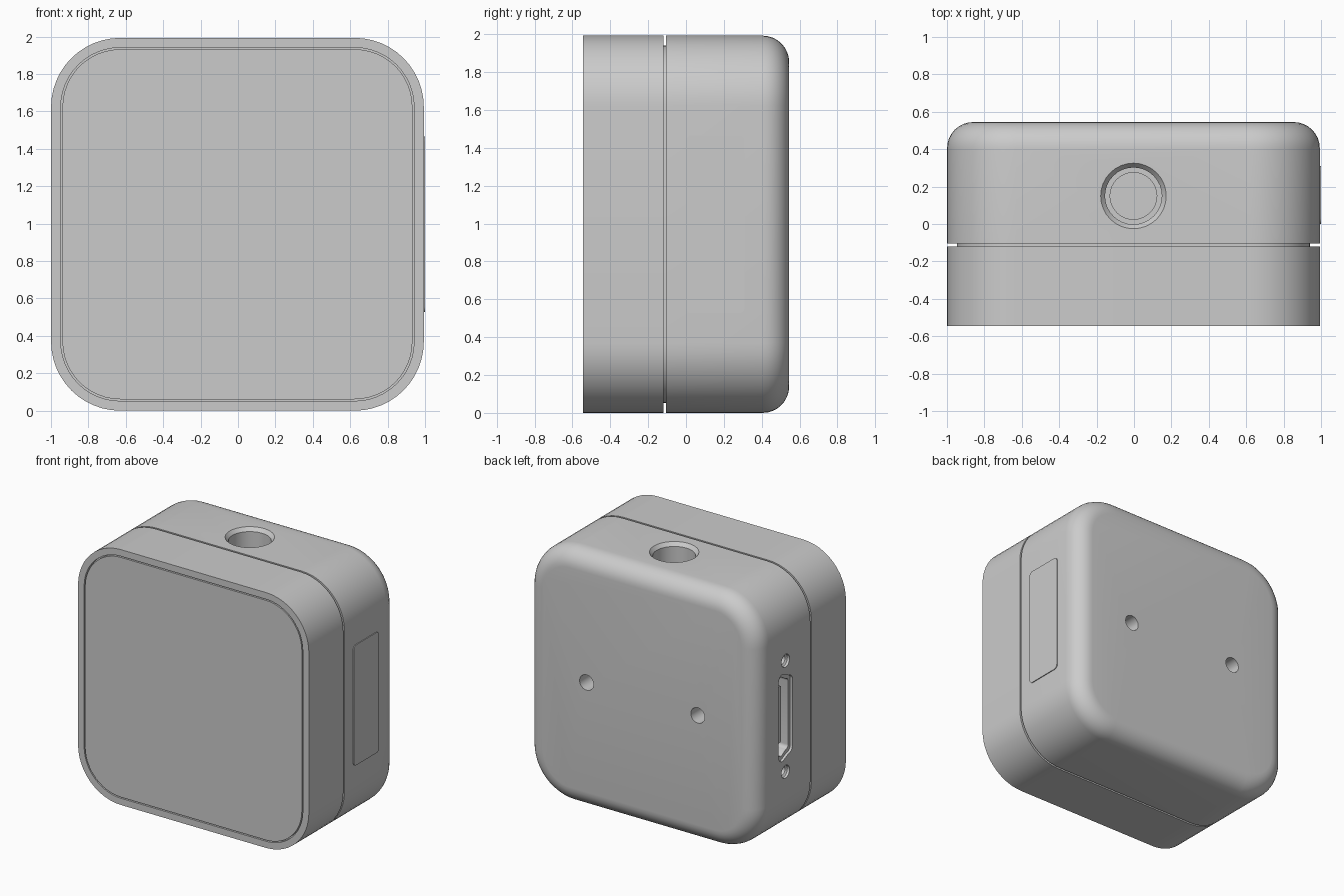
import bpy, bmesh, math

if "Cube" in bpy.data.objects:
    bpy.data.objects.remove(bpy.data.objects["Cube"])

H = 0.9965          # half width and half height of the case
CX, CZ = -0.003, H  # case centre; the side plate fills the remaining width
AXES = {"x": lambda u, v, w: (w, u, v),
        "y": lambda u, v, w: (u, w, v),
        "z": lambda u, v, w: (u, v, w)}


def rounded_rect(hw, hh, r, seg):
    pts = []
    for k, (sx, sy) in enumerate([(1, 1), (-1, 1), (-1, -1), (1, -1)]):
        for i in range(seg + 1):
            a = math.pi / 2 * (k + i / seg)
            pts.append((sx * (hw - r) + r * math.cos(a), sy * (hh - r) + r * math.sin(a)))
    return pts


def loft(name, axis, centre, sections, seg=12, taper=1.0):
    """Closed skin through rounded rectangles (half_w, half_h, radius, depth)."""
    bm = bmesh.new()
    rings = []
    for hw, hh, r, w in sections:
        ring = []
        for u, v in rounded_rect(hw, hh, r, seg):
            if u < 0:
                v *= taper
            ring.append(bm.verts.new(AXES[axis](u + centre[0], v + centre[1], w)))
        rings.append(ring)
    n = len(rings[0])
    for a, b in zip(rings, rings[1:]):
        for i in range(n):
            j = (i + 1) % n
            bm.faces.new((a[i], a[j], b[j], b[i]))
    bm.faces.new(rings[0])
    bm.faces.new(rings[-1])
    bmesh.ops.remove_doubles(bm, verts=bm.verts[:], dist=1e-5)
    bmesh.ops.recalc_face_normals(bm, faces=bm.faces[:])
    me = bpy.data.meshes.new(name)
    bm.to_mesh(me)
    bm.free()
    ob = bpy.data.objects.new(name, me)
    bpy.context.collection.objects.link(ob)
    return ob


def case_section(inset, y):
    return (H - inset, H - inset, 0.37 - inset, y)


def round_cutter(axis, centre, profile):
    return loft("cutter", axis, centre, [(r, r, r, w) for r, w in profile], 8)


def select(ob):
    bpy.ops.object.select_all(action="DESELECT")
    ob.select_set(True)
    bpy.context.view_layer.objects.active = ob


def cut(ob, cutter):
    cutter.hide_render = True
    mod = ob.modifiers.new("cut", "BOOLEAN")
    mod.operation = "DIFFERENCE"
    mod.solver = "EXACT"
    mod.object = cutter
    select(ob)
    bpy.ops.object.modifier_apply(modifier=mod.name)
    bpy.data.objects.remove(cutter)


C = (CX, CZ)

# Front frame with a shallow well for the panel
frame = loft("front_frame", "y", C, [
    case_section(0.052, -0.515), case_section(0.052, -0.545),
    case_section(0, -0.545), case_section(0, -0.12), case_section(0.06, -0.12)])

# Front panel, separated from the frame by a thin groove
panel = loft("front_panel", "y", C, [
    case_section(0.061, -0.545), case_section(0.061, -0.51)])

# Recessed seam between the two halves
seam = loft("seam_core", "y", C, [
    case_section(0.052, -0.125), case_section(0.052, -0.10)])

# Rear shell with a rounded back edge
R = 0.14
rear = [case_section(0.0, -0.105)]
for i in range(9):
    a = math.pi / 2 * i / 8
    rear.append(case_section(R * (1 - math.cos(a)), 0.545 - R + R * math.sin(a)))
shell = loft("rear_shell", "y", C, rear)

# Chamfered round socket in the top
cut(shell, round_cutter("z", (CX, 0.15), [
    (0.192, 2.013), (0.152, 1.965), (0.152, 1.65), (0.125, 1.65), (0.125, 1.62)]))

# Two mounting holes in the back
for s in (-1, 1):
    cut(shell, round_cutter("y", (CX + s * 0.48, CZ), [(0.06, 0.6), (0.06, 0.40)]))

# Port opening with stepped lip and its two screw holes on the left side
LEFT = CX - H
cut(shell, loft("cutter", "x", (0.2, CZ), [
    (0.085, 0.34, 0.05, LEFT - 0.05), (0.085, 0.34, 0.05, LEFT + 0.02),
    (0.06, 0.31, 0.035, LEFT + 0.02), (0.06, 0.31, 0.035, LEFT + 0.16)], 6, 0.9))
for s in (-1, 1):
    cut(shell, round_cutter("x", (0.2, CZ + s * 0.433), [
        (0.05, LEFT - 0.05), (0.05, LEFT + 0.02), (0.036, LEFT + 0.03), (0.036, LEFT + 0.13)]))

# Contact tongue inside the port
tongue = loft("port_tongue", "x", (0.205, CZ), [
    (0.018, 0.22, 0.006, LEFT + 0.05), (0.018, 0.22, 0.006, LEFT + 0.17)], 3)

# Thin raised plate on the right side
plate = loft("side_plate", "x", (0.155, CZ), [
    (0.155, 0.47, 0.03, CX + H - 0.01), (0.155, 0.47, 0.03, 1.0)], 6)

for ob in (frame, panel, seam, shell, tongue, plate):
    select(ob)
    bpy.ops.object.shade_smooth_by_angle(angle=math.radians(30))
